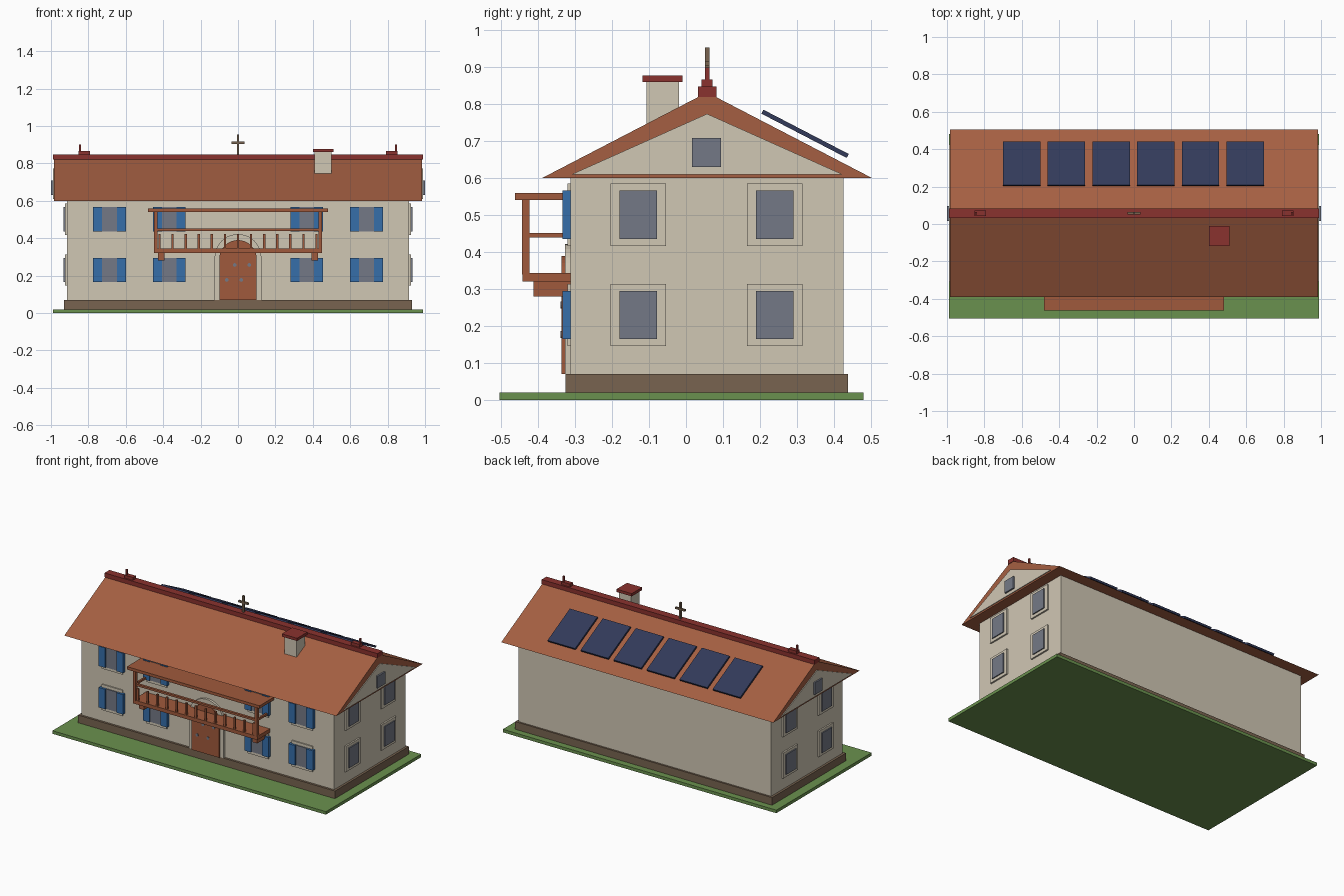
import bpy, bmesh, math
from mathutils import Vector

if "Cube" in bpy.data.objects:
    bpy.data.objects.remove(bpy.data.objects["Cube"])


def material(name, r, g, b):
    lin = lambda c: ((c / 255 + 0.055) / 1.055) ** 2.4
    m = bpy.data.materials.new(name)
    m.diffuse_color = (lin(r), lin(g), lin(b), 1)
    m.use_nodes = True
    m.node_tree.nodes["Principled BSDF"].inputs["Base Color"].default_value = m.diffuse_color
    return m


CREAM = material("cream plaster", 208, 199, 180)
STONE = material("brown stone", 120, 100, 80)
GRASS = material("grass green", 106, 145, 78)
TILE = material("terracotta tile", 165, 95, 66)
WOOD = material("warm wood", 160, 90, 60)
RED = material("dark red", 138, 50, 46)
BLUE = material("shutter blue", 54, 110, 170)
GLASS = material("grey glass", 116, 121, 134)
SOLAR = material("solar navy", 50, 58, 90)


def finish(name, bm, mat):
    bmesh.ops.recalc_face_normals(bm, faces=bm.faces[:])
    me = bpy.data.meshes.new(name)
    bm.to_mesh(me)
    bm.free()
    me.materials.append(mat)
    ob = bpy.data.objects.new(name, me)
    bpy.context.collection.objects.link(ob)
    return ob


def box(name, mat, x, y, z):
    """Box from (min, max) ranges on each axis."""
    bm = bmesh.new()
    bmesh.ops.create_cube(bm, size=1)
    for v in bm.verts:
        v.co = [(a + b) / 2 + c * abs(b - a) for c, (a, b) in zip(v.co, (x, y, z))]
    return finish(name, bm, mat)


def extrude(name, mat, pts, axis, lo, hi):
    """Extrude a profile: (y, z) points along x, or (x, z) points along y."""
    bm = bmesh.new()
    place = (lambda p: (lo, p[0], p[1])) if axis == "x" else (lambda p: (p[0], lo, p[1]))
    face = bm.faces.new([bm.verts.new(place(p)) for p in pts])
    res = bmesh.ops.extrude_face_region(bm, geom=[face])
    d = Vector((hi - lo, 0, 0)) if axis == "x" else Vector((0, hi - lo, 0))
    bmesh.ops.translate(bm, verts=[g for g in res["geom"] if isinstance(g, bmesh.types.BMVert)], vec=d)
    return finish(name, bm, mat)


def arch(r, base, spring, n=20):
    curve = [(r * math.cos(math.pi * i / n), spring + r * math.sin(math.pi * i / n)) for i in range(n + 1)]
    return [(r, base)] + curve + [(-r, base)]


MID = 0.057      # ridge line in y
FRONT = -0.312   # front wall face
SIDE = 0.915     # end wall face

# Ground, plinth, walls
box("lawn", GRASS, (-0.99, 0.99), (-0.505, 0.48), (0, 0.02))
box("plinth", STONE, (-0.93, 0.93), (-0.326, 0.438), (0.02, 0.07))
box("walls", CREAM, (-SIDE, SIDE), (FRONT, 0.426), (0.07, 0.602))

# Roof with ridge cap
extrude("roof", TILE, [(-0.39, 0.6), (0.504, 0.6), (MID, 0.832)], "x", -0.985, 0.985)
box("ridge_cap", RED, (-0.988, 0.988), (0.032, 0.082), (0.82, 0.848))

# Gable panels, attic windows, ridge finials, end windows
for s, tag in ((1, "right"), (-1, "left")):
    extrude("gable_panel_" + tag, CREAM, [(-0.31, 0.61), (0.424, 0.61), (MID, 0.774)],
            "x", s * 0.98, s * 0.99)
    box("attic_window_" + tag, GLASS, (s * 0.985, s * 1.0), (0.016, 0.095), (0.63, 0.709))
    box("finial_base_" + tag, RED, (s * 0.79, s * 0.852), (0.042, 0.072), (0.845, 0.867))
    box("finial_post_" + tag, RED, (s * 0.84, s * 0.851), (0.051, 0.063), (0.86, 0.9))
    for y in (-0.129, 0.24):
        for z in (0.23, 0.501):
            box("end_window_frame_" + tag, CREAM, (s * 0.9, s * 0.925),
                (y - 0.075, y + 0.075), (z - 0.084, z + 0.084))
            box("end_window_glass_" + tag, GLASS, (s * 0.91, s * 0.932),
                (y - 0.051, y + 0.051), (z - 0.065, z + 0.065))

# Front windows with shutters
for x in (-0.6875, -0.3675, 0.3675, 0.6875):
    for z in (0.23, 0.501):
        box("front_window_frame", CREAM, (x - 0.075, x + 0.075), (-0.32, -0.3), (z - 0.084, z + 0.084))
        box("front_window_glass", GLASS, (x - 0.05, x + 0.05), (-0.326, -0.3), (z - 0.065, z + 0.065))
        for s in (1, -1):
            box("shutter", BLUE, (x + s * 0.04, x + s * 0.088), (-0.334, FRONT), (z - 0.065, z + 0.065))

# Arched doorway
extrude("door_surround", CREAM, arch(0.125, 0.07, 0.297), "y", -0.3, -0.327)
extrude("door", WOOD, arch(0.1, 0.07, 0.29), "y", -0.31, -0.337)
for x, z in ((-0.018, 0.257), (0.06, 0.257), (-0.06, 0.177), (0.018, 0.177)):
    disc = [(x + 0.01 * math.cos(i * math.pi / 6), z + 0.01 * math.sin(i * math.pi / 6)) for i in range(12)]
    extrude("door_stud", GLASS, disc, "y", -0.33, -0.34)

# Balcony
box("balcony_deck", WOOD, (-0.45, 0.45), (-0.443, FRONT), (0.32, 0.344))
box("balcony_canopy", WOOD, (-0.48, 0.48), (-0.463, FRONT), (0.541, 0.56))
box("balcony_front_rail", WOOD, (-0.44, 0.44), (-0.442, -0.426), (0.439, 0.452))
for s in (1, -1):
    box("balcony_post", WOOD, (s * 0.43, s * 0.45), (-0.444, -0.424), (0.34, 0.545))
    box("balcony_side_rail", WOOD, (s * 0.434, s * 0.446), (-0.43, FRONT), (0.439, 0.452))
    box("balcony_bracket", WOOD, (s * 0.392, s * 0.427), (-0.412, FRONT), (0.28, 0.322))
for i in range(13):
    x = (i - 6) * 0.07
    box("baluster", WOOD, (x - 0.006, x + 0.006), (-0.44, -0.428), (0.34, 0.422))

# Chimney
box("chimney", CREAM, (0.41, 0.5), (-0.107, -0.019), (0.7, 0.862))
box("chimney_cap", RED, (0.4, 0.51), (-0.118, -0.01), (0.86, 0.878))

# Ridge cross
box("cross_post", STONE, (-0.006, 0.006), (0.051, 0.063), (0.84, 0.954))
box("cross_bar", STONE, (-0.035, 0.035), (0.051, 0.063), (0.904, 0.916))

# Solar panels on the rear slope
tilt = -math.atan2(0.232, 0.447)
for i in range(6):
    p = box("solar_panel", SOLAR, (-0.1, 0.1), (-0.13, 0.13), (-0.006, 0.006))
    p.location = ((i - 2.5) * 0.239 - 0.003, 0.322, 0.72)
    p.rotation_euler = (tilt, 0, 0)
